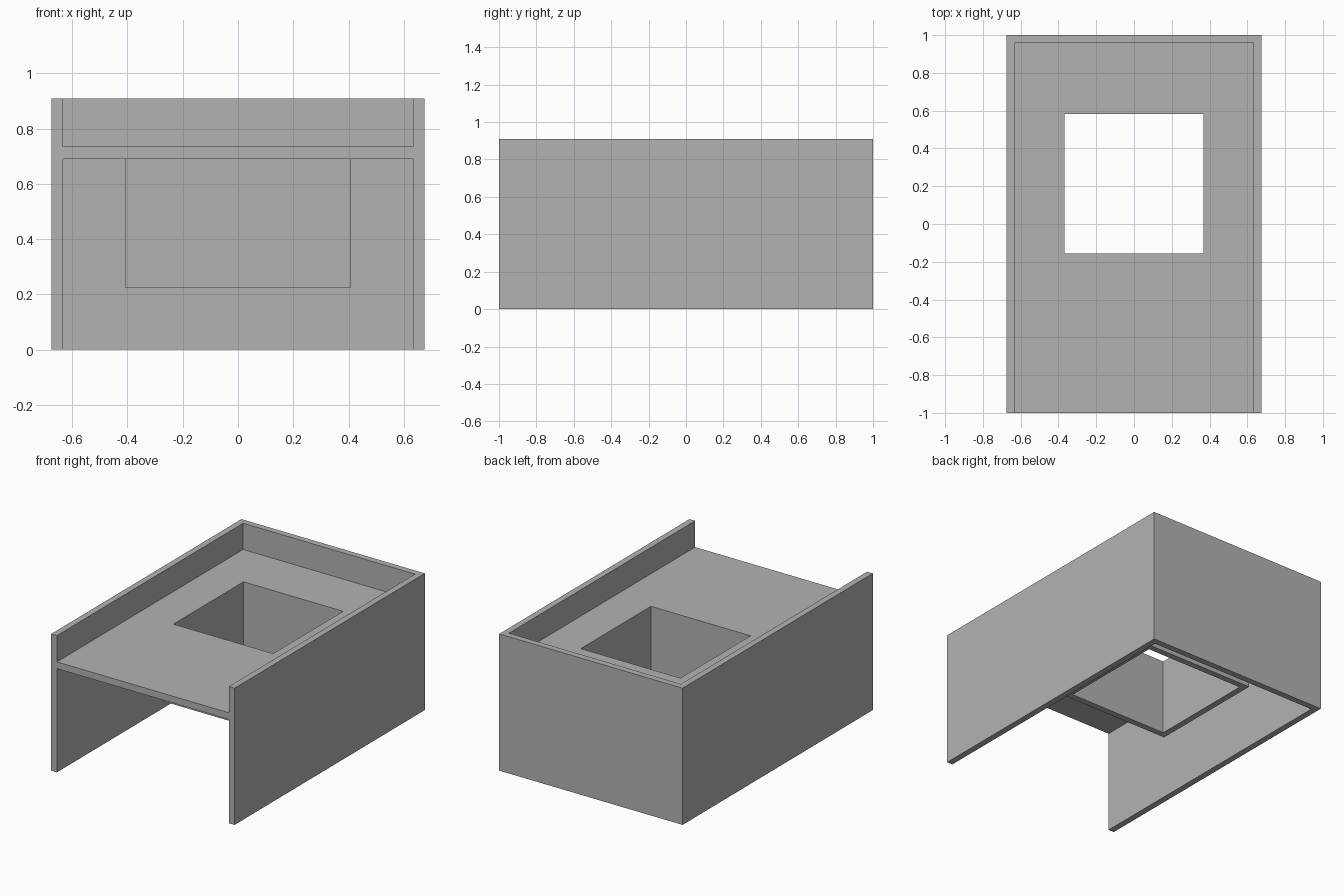
import bpy
from mathutils import Vector

# Remove the default object
cube = bpy.data.objects.get("Cube")
if cube:
    bpy.data.objects.remove(cube, do_unlink=True)

# Overall sizes
HALF_W, HALF_L, HEIGHT = 0.675, 1.0, 0.91
WALL = 0.042
SHELF_LOW, SHELF_TOP = 0.69, 0.735
SLEEVE_LOW = 0.225
HOLE_X, HOLE_FRONT, HOLE_BACK = 0.367, -0.155, 0.582
PAST = 0.2  # how far cutters run beyond the body

grey = bpy.data.materials.new("plain grey")
grey.use_nodes = True
colour = (0.45, 0.45, 0.45, 1.0)
grey.diffuse_color = colour
grey.node_tree.nodes["Principled BSDF"].inputs["Base Color"].default_value = colour


def box(name, low, high):
    """Box between two opposite corners."""
    low, high = Vector(low), Vector(high)
    bpy.ops.mesh.primitive_cube_add(size=1)
    obj = bpy.context.object
    obj.name = name
    for v in obj.data.vertices:
        v.co = (low + high) / 2 + v.co * (high - low)
    obj.data.materials.append(grey)
    return obj


def combine(target, other, operation):
    """Apply a boolean to the target and drop the helper."""
    other.hide_render = True
    mod = target.modifiers.new(other.name, 'BOOLEAN')
    mod.operation = operation
    mod.solver = 'EXACT'
    mod.object = other
    bpy.context.view_layer.objects.active = target
    bpy.ops.object.modifier_apply(modifier=mod.name)
    bpy.data.objects.remove(other, do_unlink=True)


# Outer block, later hollowed to side walls, back wall and shelf
body = box("open_front_cabinet", (-HALF_W, -HALF_L, 0), (HALF_W, HALF_L, HEIGHT))

# Recesses above and below the shelf, both open at the front
inner_x, inner_back = HALF_W - WALL, HALF_L - WALL
for name, z0, z1 in (("upper_recess", SHELF_TOP, HEIGHT + PAST),
                     ("lower_recess", -PAST, SHELF_LOW)):
    combine(body, box(name, (-inner_x, -HALF_L - PAST, z0),
                      (inner_x, inner_back, z1)), 'DIFFERENCE')

# Square sleeve hanging from the shelf
combine(body, box("sleeve", (-HOLE_X - WALL, HOLE_FRONT - WALL, SLEEVE_LOW),
                  (HOLE_X + WALL, HOLE_BACK + WALL, (SHELF_LOW + SHELF_TOP) / 2)), 'UNION')

# Shaft through shelf and sleeve
combine(body, box("shaft", (-HOLE_X, HOLE_FRONT, 0),
                  (HOLE_X, HOLE_BACK, HEIGHT + PAST)), 'DIFFERENCE')
